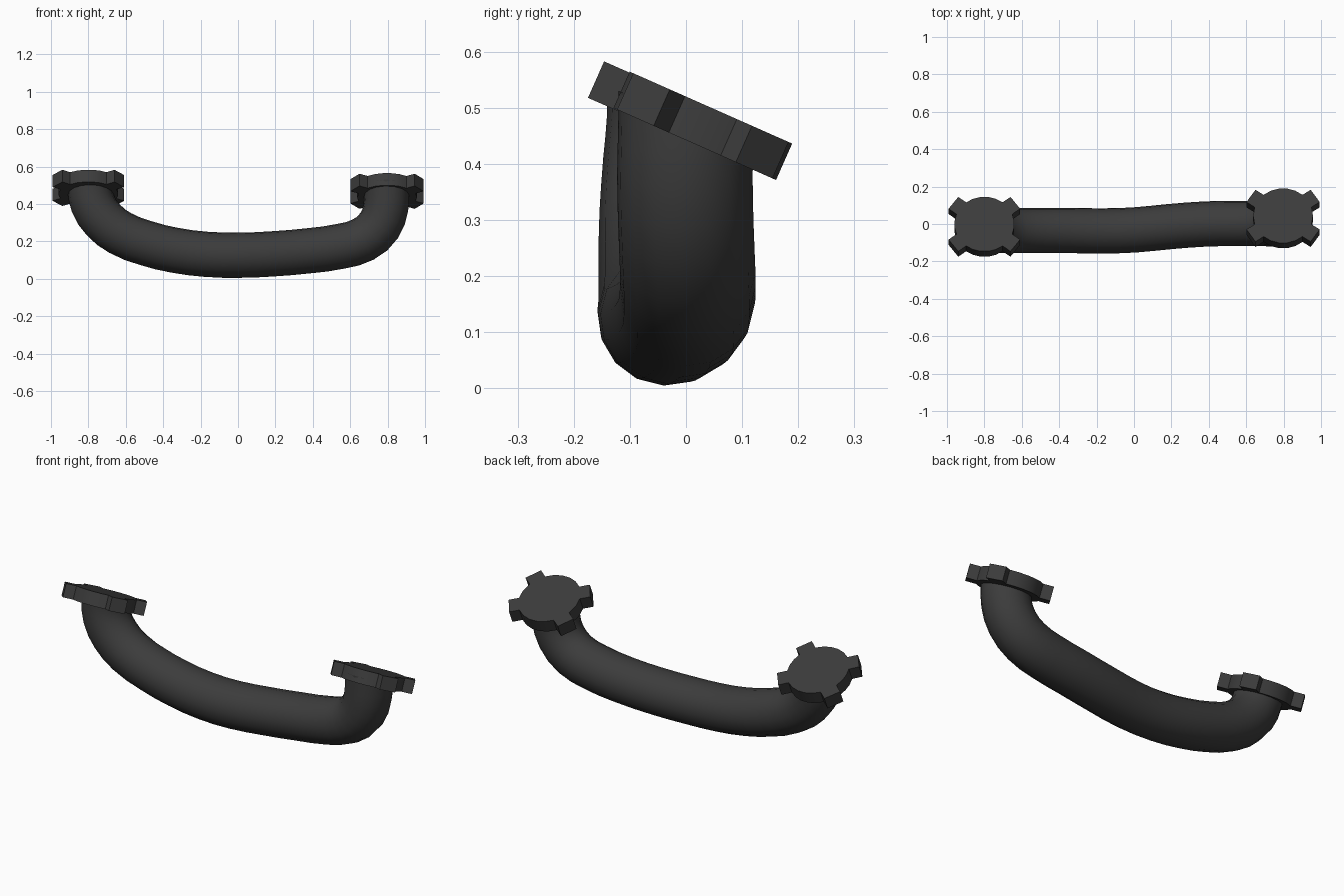
import bpy, bmesh, math
from mathutils import Matrix, Vector

if "Cube" in bpy.data.objects:
    bpy.data.objects.remove(bpy.data.objects["Cube"])

TILT = math.atan2(-0.155, 0.35)          # flange plane slopes down towards +y
NORMAL = Vector((0, -math.sin(TILT), math.cos(TILT)))

dark = bpy.data.materials.new("dark_iron")
dark.diffuse_color = (0.045, 0.045, 0.045, 1)
dark.use_nodes = True
dark.node_tree.nodes["Principled BSDF"].inputs["Base Color"].default_value = dark.diffuse_color


def finish(ob, angle):
    ob.data.materials.clear()
    ob.data.materials.append(dark)
    bpy.ops.object.select_all(action='DESELECT')
    ob.select_set(True)
    bpy.context.view_layer.objects.active = ob
    bpy.ops.object.shade_smooth_by_angle(angle=math.radians(angle))


# Flange: disc with four square tabs, extruded and tilted
def flange(name, centre, tab_angle, r=0.16, reach=0.207, half=0.043, thick=0.071):
    tabs = [math.radians(a) for a in (tab_angle, 180 - tab_angle, 180 + tab_angle, 360 - tab_angle)]
    spread = math.asin(half / r)
    outline = []
    for i, a in enumerate(tabs):
        d, s = Vector((math.cos(a), math.sin(a))), Vector((-math.sin(a), math.cos(a)))
        outline += [d * reach - s * half, d * reach + s * half]
        nxt = tabs[(i + 1) % 4] + (2 * math.pi if i == 3 else 0)
        a0, a1 = a + spread, nxt - spread
        steps = max(2, round((a1 - a0) / math.radians(15)))
        for k in range(steps + 1):
            t = a0 + (a1 - a0) * k / steps
            outline.append(Vector((math.cos(t), math.sin(t))) * r)
    bm = bmesh.new()
    face = bm.faces.new([bm.verts.new((p.x, p.y, -thick / 2)) for p in outline])
    ext = bmesh.ops.extrude_face_region(bm, geom=[face])
    top = [v for v in ext["geom"] if isinstance(v, bmesh.types.BMVert)]
    bmesh.ops.translate(bm, verts=top, vec=(0, 0, thick))
    bmesh.ops.recalc_face_normals(bm, faces=bm.faces)
    bm.transform(Matrix.Translation(centre) @ Matrix.Rotation(TILT, 4, 'X'))
    me = bpy.data.meshes.new(name)
    bm.to_mesh(me)
    bm.free()
    ob = bpy.data.objects.new(name, me)
    bpy.context.collection.objects.link(ob)
    finish(ob, 25)


flange("left_flange", (-0.80, -0.015, 0.486), 37)
flange("right_flange", (0.797, 0.03, 0.468), 34)

# Pipe: round tube swept along the sagging path
path = [(-0.79, -0.02, 0.60), (-0.79, -0.02, 0.48), (-0.775, -0.027, 0.40), (-0.72, -0.033, 0.315),
        (-0.63, -0.035, 0.245), (-0.49, -0.035, 0.19), (-0.34, -0.035, 0.153), (-0.17, -0.037, 0.131),
        (0, -0.032, 0.126), (0.18, -0.015, 0.133), (0.38, 0.0, 0.15), (0.55, 0.003, 0.174),
        (0.67, 0.003, 0.21), (0.755, 0.0, 0.285), (0.79, -0.002, 0.38), (0.795, 0.0, 0.47),
        (0.795, 0.0, 0.60)]
cu = bpy.data.curves.new("pipe", 'CURVE')
cu.dimensions = '3D'
cu.bevel_depth = 0.121
cu.bevel_resolution = 6
cu.resolution_u = 2
sp = cu.splines.new('BEZIER')
sp.bezier_points.add(len(path) - 1)
for bp, co in zip(sp.bezier_points, path):
    bp.co = co
    bp.handle_left_type = bp.handle_right_type = 'AUTO'
pipe = bpy.data.objects.new("pipe", cu)
bpy.context.collection.objects.link(pipe)
bpy.ops.object.select_all(action='DESELECT')
pipe.select_set(True)
bpy.context.view_layer.objects.active = pipe
bpy.ops.object.convert(target='MESH')
pipe = bpy.context.view_layer.objects.active
pipe.name = "pipe"

# Trim the pipe ends inside the flanges
bm = bmesh.new()
bm.from_mesh(pipe.data)
bmesh.ops.bisect_plane(bm, geom=bm.verts[:] + bm.edges[:] + bm.faces[:], plane_co=(0, 0, 0.477),
                       plane_no=NORMAL, clear_outer=True)
bm.to_mesh(pipe.data)
bm.free()
finish(pipe, 60)
